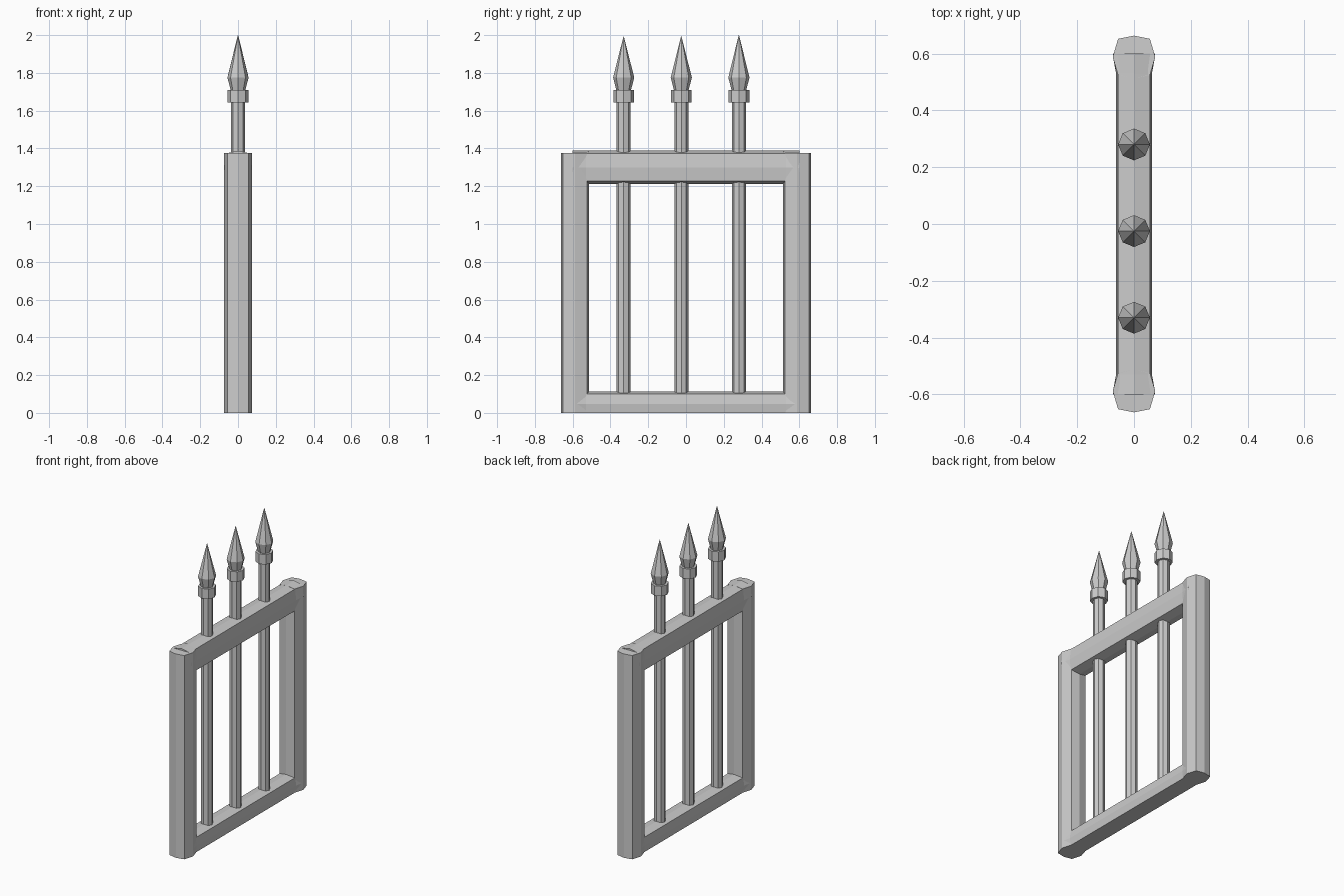
import bpy, bmesh
from math import cos, sin, pi

if "Cube" in bpy.data.objects:
    bpy.data.objects.remove(bpy.data.objects["Cube"])


def loft(name, rings):
    """Skin a list of equal-length vertex rings and cap both ends."""
    bm = bmesh.new()
    loops = [[bm.verts.new(p) for p in ring] for ring in rings]
    n = len(loops[0])
    for a, b in zip(loops, loops[1:]):
        for i in range(n):
            j = (i + 1) % n
            bm.faces.new((a[i], a[j], b[j], b[i]))
    bm.faces.new(loops[0])
    bm.faces.new(loops[-1])
    bmesh.ops.remove_doubles(bm, verts=bm.verts, dist=1e-5)
    bmesh.ops.recalc_face_normals(bm, faces=bm.faces)
    mesh = bpy.data.meshes.new(name)
    bm.to_mesh(mesh)
    bm.free()
    obj = bpy.data.objects.new(name, mesh)
    bpy.context.collection.objects.link(obj)
    return obj


def squarish_octagon(rx, ry, kx, ky):
    """Octagon with axis corners at rx, ry and diagonal corners at kx, ky."""
    return [(rx, 0), (kx, ky), (0, ry), (-kx, ky),
            (-rx, 0), (-kx, -ky), (0, -ry), (kx, -ky)]


# Side posts: the top slopes down toward the outer edge
post = squarish_octagon(0.075, 0.075, 0.056, 0.064)
for side, label in ((-1, "left_post"), (1, "right_post")):
    base = [(x, side * (0.588 + y), 0) for x, y in post]
    top = [(x, side * (0.588 + y),
            1.375 if y > 0.01 or abs(x) > 0.07 or y > -0.07 and abs(x) > 0.01 else 1.388)
           for x, y in post]
    loft(label, [base, top])


# Rails: flare out where they meet the posts
def rail(name, profile, ends):
    rings = [[(x * s, y, z) for x, z in profile]
             for y, s in ((-ends, 1.18), (-0.53, 1), (0.53, 1), (ends, 1.18))]
    return loft(name, rings)


upper = [(x, 1.3 + z) for x, z in squarish_octagon(0.063, 0.088, 0.056, 0.073)]
rail("top_rail", upper, 0.6)
lower = [(0.063, 0.048), (0.056, 0.1), (0, 0.113), (-0.056, 0.1),
         (-0.063, 0.048), (-0.056, 0), (0, 0), (0.056, 0)]
rail("bottom_rail", lower, 0.59)


# Upright bars with collars and spear tips
def turned(name, y, profile, sides=8):
    return loft(name, [[(r * cos(2 * pi * i / sides), y + r * sin(2 * pi * i / sides), z)
                        for i in range(sides)] for r, z in profile])


for k, (y, tip) in enumerate(((-0.33, 1.993), (-0.025, 1.994), (0.28, 2.0)), 1):
    turned(f"bar_{k}", y, [(0.037, 0.03), (0.037, 1.68)])
    turned(f"collar_{k}", y, [(0.055, 1.643), (0.055, 1.71)])
    turned(f"spear_tip_{k}", y, [(0.034, 1.69), (0.056, 1.775), (0.001, tip)])
